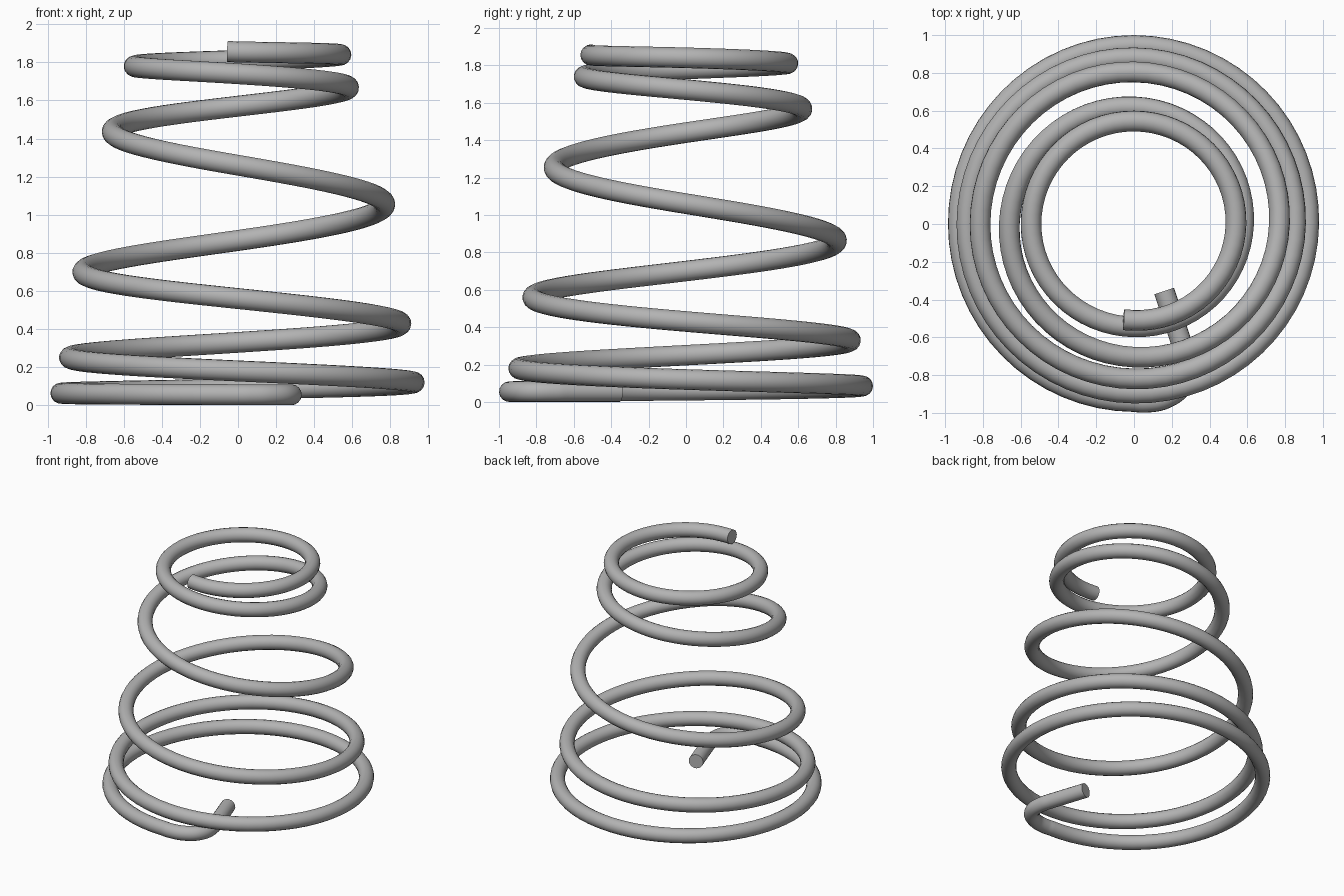
import bpy
from math import cos, sin, radians
from mathutils import Vector

if "Cube" in bpy.data.objects:
    bpy.data.objects.remove(bpy.data.objects["Cube"], do_unlink=True)

WIRE = 0.055      # wire radius
STEPS = 16        # samples per quarter turn

# Coil radius and height at each quarter turn, from the top end at the front downwards
radii = [.51, .54, .545, .545, .545, .58, .62, .66, .705, .77, .805,
         .815, .82, .855, .88, .885, .895, .925, .945, .93, .94]
heights = [1.855, 1.84, 1.81, 1.78, 1.74, 1.67, 1.57, 1.44, 1.26, 1.06, .865,
           .70, .56, .43, .33, .25, .18, .12, .085, .063, .055]


def smooth(points, steps):
    """Catmull-Rom curve through the points."""
    pts = [2 * points[0] - points[1]] + points + [2 * points[-1] - points[-2]]
    out = []
    for a, b, c, d in zip(pts, pts[1:], pts[2:], pts[3:]):
        for i in range(steps):
            t = i / steps
            out.append(b + (c - a) * t / 2
                       + (2 * a - 5 * b + 4 * c - d) * t * t / 2
                       + (3 * b - a - 3 * c + d) * t ** 3 / 2)
    return out + [points[-1]]


# Tapering coil
path = [Vector((-WIRE, -.507, 1.857))]
profile = smooth([Vector((r, z)) for r, z in zip(radii, heights)], STEPS)
for i, (r, z) in enumerate(profile):
    angle = radians(-90 + 90 * i / STEPS)
    path.append(Vector((r * cos(angle), r * sin(angle), z)))

# Bottom end of the wire, bent inwards
tail = [(0, -.94), (.06, -.944), (.15, -.93), (.235, -.88), (.277, -.8),
        (.272, -.7), (.245, -.61), (.16, -.355)]
path += smooth([Vector((x, y, .055)) for x, y in tail], 6)[1:]

# Sweep the round wire along the path
curve = bpy.data.curves.new("coil_spring", "CURVE")
curve.dimensions = "3D"
curve.bevel_depth = WIRE
curve.bevel_resolution = 6
curve.use_fill_caps = True
spline = curve.splines.new("POLY")
spline.points.add(len(path) - 1)
for point, co in zip(spline.points, path):
    point.co = (*co, 1)

spring = bpy.data.objects.new("coil_spring", curve)
bpy.context.collection.objects.link(spring)
bpy.ops.object.select_all(action="DESELECT")
spring.select_set(True)
bpy.context.view_layer.objects.active = spring
bpy.ops.object.convert(target="MESH")
spring = bpy.context.object

# Plain grey metal
grey = bpy.data.materials.new("grey_metal")
grey.use_nodes = True
colour = (.45, .45, .45, 1)
grey.diffuse_color = colour
grey.node_tree.nodes["Principled BSDF"].inputs["Base Color"].default_value = colour
spring.data.materials.clear()
spring.data.materials.append(grey)
bpy.ops.object.shade_smooth_by_angle(angle=radians(40))
